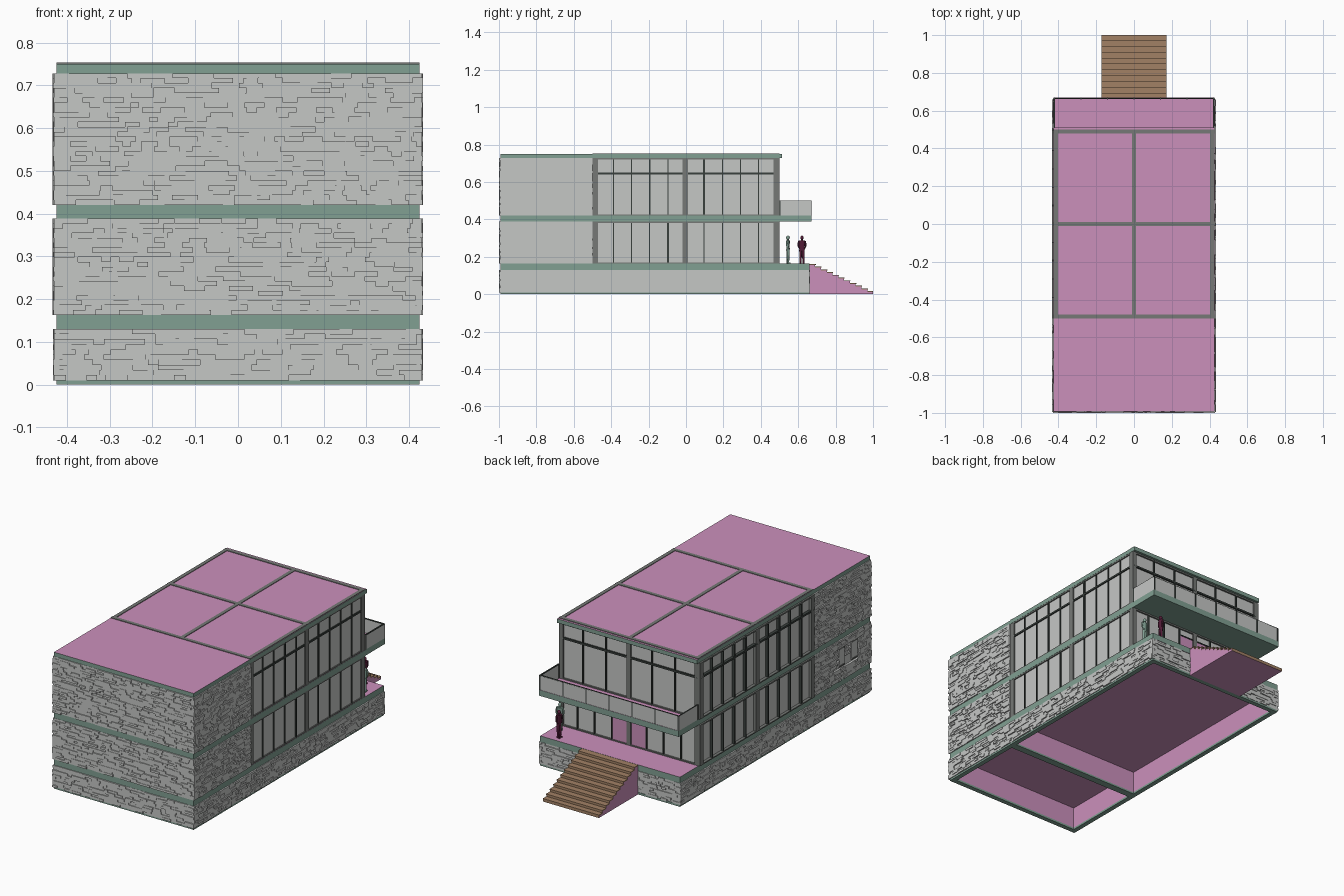
import bpy, bmesh, random
from math import radians
from mathutils import Vector, Matrix

random.seed(4)
if "Cube" in bpy.data.objects:
    bpy.data.objects.remove(bpy.data.objects["Cube"], do_unlink=True)


def material(name, r, g, b):
    m = bpy.data.materials.new(name)
    m.use_nodes = True
    m.diffuse_color = (r, g, b, 1)
    m.node_tree.nodes["Principled BSDF"].inputs["Base Color"].default_value = (r, g, b, 1)
    return m


PINK = material("pink", 0.6, 0.28, 0.5)
GREEN = material("slab green", 0.22, 0.35, 0.29)
STONE = material("stone grey", 0.56, 0.57, 0.56)
GLASS = material("pale glass", 0.56, 0.57, 0.56)
FRAME = material("frame grey", 0.18, 0.19, 0.18)
DARK = material("dark frame", 0.04, 0.05, 0.045)
WOOD = material("brown wood", 0.36, 0.22, 0.13)
MAROON = material("maroon", 0.09, 0.012, 0.04)


def add_box(bm, lo, hi):
    lo, hi = Vector(lo), Vector(hi)
    size = hi - lo
    mat = Matrix.Translation((lo + hi) / 2) @ Matrix.Diagonal((*size, 1))
    bmesh.ops.create_cube(bm, size=1, matrix=mat)


def finish(name, bm, mats, rule=None):
    bm.normal_update()
    if rule:
        for f in bm.faces:
            f.material_index = rule(f)
    me = bpy.data.meshes.new(name)
    bm.to_mesh(me)
    bm.free()
    for m in mats:
        me.materials.append(m)
    ob = bpy.data.objects.new(name, me)
    bpy.context.collection.objects.link(ob)
    return ob


def boxes(name, spans, *mats, rule=None):
    bm = bmesh.new()
    for lo, hi in spans:
        add_box(bm, lo, hi)
    return finish(name, bm, mats, rule)


def top_only(f):
    return int(f.normal.z > 0.5)


def top_and_bottom(f):
    return int(abs(f.normal.z) > 0.5)


# Main levels and extents
W, FRONT, MID, BACK, TERRACE = 0.425, -0.992, -0.5, 0.49, 0.66
GROUND, FLOOR, ROOF = (0.13, 0.163), (0.388, 0.42), (0.728, 0.75)

# Slabs
boxes("ground_slab", [((-W, FRONT, GROUND[0]), (W, TERRACE, GROUND[1]))],
      GREEN, PINK, rule=top_and_bottom)
boxes("floor_slab", [((-W, FRONT, FLOOR[0]), (W, 0.67, FLOOR[1]))], GREEN, PINK, rule=top_only)
boxes("roof_slab", [((-W, FRONT, ROOF[0]), (W, 0.512, ROOF[1]))], GREEN, PINK, rule=top_only)

# Roof grid strips
strips = [((x - 0.01, -0.5, 0.749), (x + 0.01, 0.5, 0.753)) for x in (-0.413, 0, 0.413)]
strips += [((-W, y - 0.01, 0.749), (W, y + 0.01, 0.753)) for y in (-0.49, 0, 0.49)]
boxes("roof_grid", strips, FRAME)


# Hollow foundation: perimeter walls and a cross wall
def perimeter(t, z0, z1, y0, y1, w):
    return [((-w, y0, z0), (-w + t, y1, z1)), ((w - t, y0, z0), (w, y1, z1)),
            ((-w + t, y0, z0), (w - t, y0 + t, z1)), ((-w + t, y1 - t, z0), (w - t, y1, z1)),
            ((-w + t, -0.52, z0), (w - t, -0.48, z1))]


boxes("foundation_walls", perimeter(0.02, 0.01, 0.131, FRONT + 0.005, TERRACE - 0.008, 0.42), PINK)
boxes("foundation_rim", perimeter(0.026, 0, 0.011, FRONT, TERRACE, W), GREEN)

# Stone core behind the cladding of the closed rooms
boxes("stone_core", [((-0.42, FRONT + 0.005, z0), (0.42, MID, z1))
                     for z0, z1 in ((0.16, 0.39), (0.415, 0.73))], STONE)

WINDOWS = [(-0.77, -0.72), (-0.88, -0.83)]
WIN_Z = (0.24, 0.34)


# Ledger stone cladding: rows of thin stones with random length and depth
def cladding(name, axis, sign, face, a0, a1, levels, openings=()):
    bm = bmesh.new()
    for z0, z1 in levels:
        rows = round((z1 - z0) / 0.0115)
        h = (z1 - z0) / rows
        for r in range(rows):
            z, a = z0 + r * h, a0
            while a < a1 - 0.001:
                b = min(a + random.uniform(0.018, 0.06), a1)
                if a1 - b < 0.012:
                    b = a1
                d = face - random.choice((0, 0.002, 0.004, 0.007))
                blocked = any(b > o[0] and a < o[1] and z + h > WIN_Z[0] and z < WIN_Z[1]
                              for o in openings)
                if not blocked:
                    near, far = sorted((sign * (face - 0.016), sign * d))
                    if axis == "x":
                        add_box(bm, (near, a, z), (far, b, z + h))
                    else:
                        add_box(bm, (a, near, z), (b, far, z + h))
                a = b
    return finish(name, bm, [STONE])


BASE, UPPER = [(0.01, 0.13)], [(0.163, 0.388), (0.42, 0.728)]
cladding("front_stone", "y", -1, 1.0, -0.43, 0.43, BASE + UPPER)
for side, sign in (("left", 1), ("right", -1)):
    cladding(side + "_stone", "x", sign, 0.433, -0.995, MID, UPPER, WINDOWS if sign < 0 else ())
    cladding(side + "_base_stone", "x", sign, 0.433, -0.995, TERRACE, BASE)
cladding("terrace_stone", "y", 1, 0.664, -0.43, 0.43, BASE)

# Small windows in the right stone wall
for i, (a, b) in enumerate(WINDOWS):
    boxes(f"small_window_{i}", [((-0.426, a, WIN_Z[0]), (-0.41, b, WIN_Z[1]))], GLASS)
    boxes(f"small_window_bar_{i}", [((-0.429, a, z), (-0.41, b, z + 0.006))
                                    for z in (WIN_Z[0], WIN_Z[1] - 0.006)], FRAME)

# Glazed hall
boxes("glass_walls", [((-0.418, MID, 0.15), (0.418, BACK, 0.735))], GLASS)

STOREYS = [(GROUND[1], FLOOR[0]), (FLOOR[1], ROOF[0])]
TRANSOM = 0.645
columns, bars, transoms = [], [], []
for level, (z0, z1) in enumerate(STOREYS):
    for sign, out in ((1, 0.424), (-1, 0.434)):
        lo, hi = sorted((sign * 0.41, sign * out))

        def strip(y, half, za, zb):
            return ((lo, y - half, za), (hi, y + half, zb))

        columns += [strip(y, 0.015, z0, z1) for y in (-0.485, -0.005, 0.482)]
        columns += [strip(0, 0.49, z0, z0 + 0.006), strip(0, 0.49, z1 - 0.008, z1)]
        heavy = (-2,) if level else (-1,)
        heavy += (1,) if level else ()
        bars += [strip(i * 0.097, 0.005 if i in heavy else 0.0025, z0, z1)
                 for i in range(-4, 5) if i]
        if level:
            transoms.append(strip(0, 0.49, TRANSOM - 0.005, TRANSOM + 0.005))

    # Rear face
    def rear(x, half, za, zb, depth=0.009):
        return ((x - half, BACK - 0.01, za), (x + half, BACK + depth, zb))

    columns += [rear(x, 0.012, z0, z1) for x in (-0.412, 0, 0.412)]
    columns += [rear(0, 0.42, z0, z0 + 0.006), rear(0, 0.42, z1 - 0.008, z1)]
    xs = (0.105, 0.21, 0.315) if not level else (0.14, 0.28)
    bars += [rear(s * x, 0.003, z0, z1) for x in xs for s in (-1, 1)]
    if level:
        transoms.append(rear(0, 0.42, TRANSOM - 0.005, TRANSOM + 0.005))
boxes("columns_and_rails", columns, FRAME)
boxes("mullions", bars, DARK)
boxes("transoms", transoms, DARK)

# Entrance doors
boxes("entrance_doors", [((s * 0.058 - 0.042, BACK, 0.168), (s * 0.058 + 0.042, BACK + 0.005, 0.34))
                         for s in (-1, 1)], PINK)
boxes("door_head", [((-0.105, BACK, 0.34), (0.105, BACK + 0.008, 0.346))], DARK)

# Balcony railing
Y0, Y1, Z0, Z1 = 0.5, 0.668, 0.42, 0.5


def rail(t, z0, z1):
    return [((-W, Y1 - t, z0), (W, Y1, z1)), ((-W, Y0, z0), (-W + t, Y1 - t, z1)),
            ((W - t, Y0, z0), (W, Y1 - t, z1))]


boxes("balcony_glass", rail(0.004, Z0, Z1), GLASS)
boxes("balcony_handrail", rail(0.007, Z1 - 0.004, Z1 + 0.001), DARK)
posts = [((x - 0.003, Y1 - 0.008, Z0), (x + 0.003, Y1 + 0.002, Z1))
         for x in [-0.42 + i * 0.14 for i in range(7)]]
posts += [((s * 0.422 - 0.004, Y0, Z0), (s * 0.422 + 0.004, Y0 + 0.006, Z1)) for s in (-1, 1)]
boxes("balcony_posts", posts, DARK)

# Entrance stairs: solid sides with wooden treads
N, SX = 11, 0.17
run, rise = (1.0 - TERRACE) / N, 0.16 / N
bm = bmesh.new()
outline = [(TERRACE, 0)]
for i in range(N):
    z = 0.16 - i * rise
    outline += [(TERRACE + i * run, z), (TERRACE + (i + 1) * run, z)]
outline.append((1.0, 0))
face = bm.faces.new([bm.verts.new((-SX, y, z)) for y, z in outline])
new = bmesh.ops.extrude_face_region(bm, geom=[face])["geom"]
bmesh.ops.translate(bm, vec=(2 * SX, 0, 0), verts=[v for v in new if isinstance(v, bmesh.types.BMVert)])
bmesh.ops.recalc_face_normals(bm, faces=bm.faces)
finish("stairs", bm, [PINK, WOOD], lambda f: int(f.normal.z > 0.5 or f.normal.y > 0.5))
boxes("stair_treads", [((-SX - 0.001, TERRACE + i * run, 0.157 - i * rise),
                        (SX + 0.001, min(TERRACE + (i + 1) * run + 0.003, 1), 0.162 - i * rise))
                       for i in range(N)], WOOD)


# Standing figures
def figure(name, x, y, turn, mat):
    bm = bmesh.new()

    def limb(p, q, r1, r2, flat=1):
        p, q = Vector(p), Vector(q)
        d = q - p
        m = Matrix.Translation((p + q) / 2) @ d.to_track_quat("Z", "Y").to_matrix().to_4x4()
        m = Matrix.Diagonal((1, flat, 1, 1)) @ m
        bmesh.ops.create_cone(bm, cap_ends=True, segments=10, radius1=r1, radius2=r2,
                              depth=d.length, matrix=m)

    for s in (-1, 1):
        limb((s * 0.008, 0, 0), (s * 0.007, 0, 0.075), 0.005, 0.008)
        limb((s * 0.017, 0, 0.122), (s * 0.021, 0, 0.095), 0.005, 0.004)
        limb((s * 0.021, 0, 0.096), (s * 0.012, 0.006, 0.078), 0.004, 0.003)
        add_box(bm, (s * 0.008 - 0.004, -0.006, 0), (s * 0.008 + 0.004, 0.013, 0.006))
    limb((0, 0, 0.068), (0, 0, 0.125), 0.013, 0.018, 0.6)
    limb((0, 0, 0.124), (0, 0, 0.136), 0.006, 0.005)
    bmesh.ops.create_uvsphere(bm, u_segments=12, v_segments=8, radius=0.01,
                              matrix=Matrix.Translation((0, 0, 0.139)) @ Matrix.Diagonal((0.85, 1, 1.15, 1)))
    ob = finish(name, bm, [mat])
    ob.location = (x, y, GROUND[1])
    ob.rotation_euler.z = radians(turn)
    bpy.ops.object.select_all(action="DESELECT")
    ob.select_set(True)
    bpy.context.view_layer.objects.active = ob
    bpy.ops.object.shade_smooth_by_angle(angle=radians(40))


figure("standing_figure_green", 0.385, 0.545, 10, GREEN)
figure("standing_figure_maroon", 0.338, 0.62, 80, MAROON)
